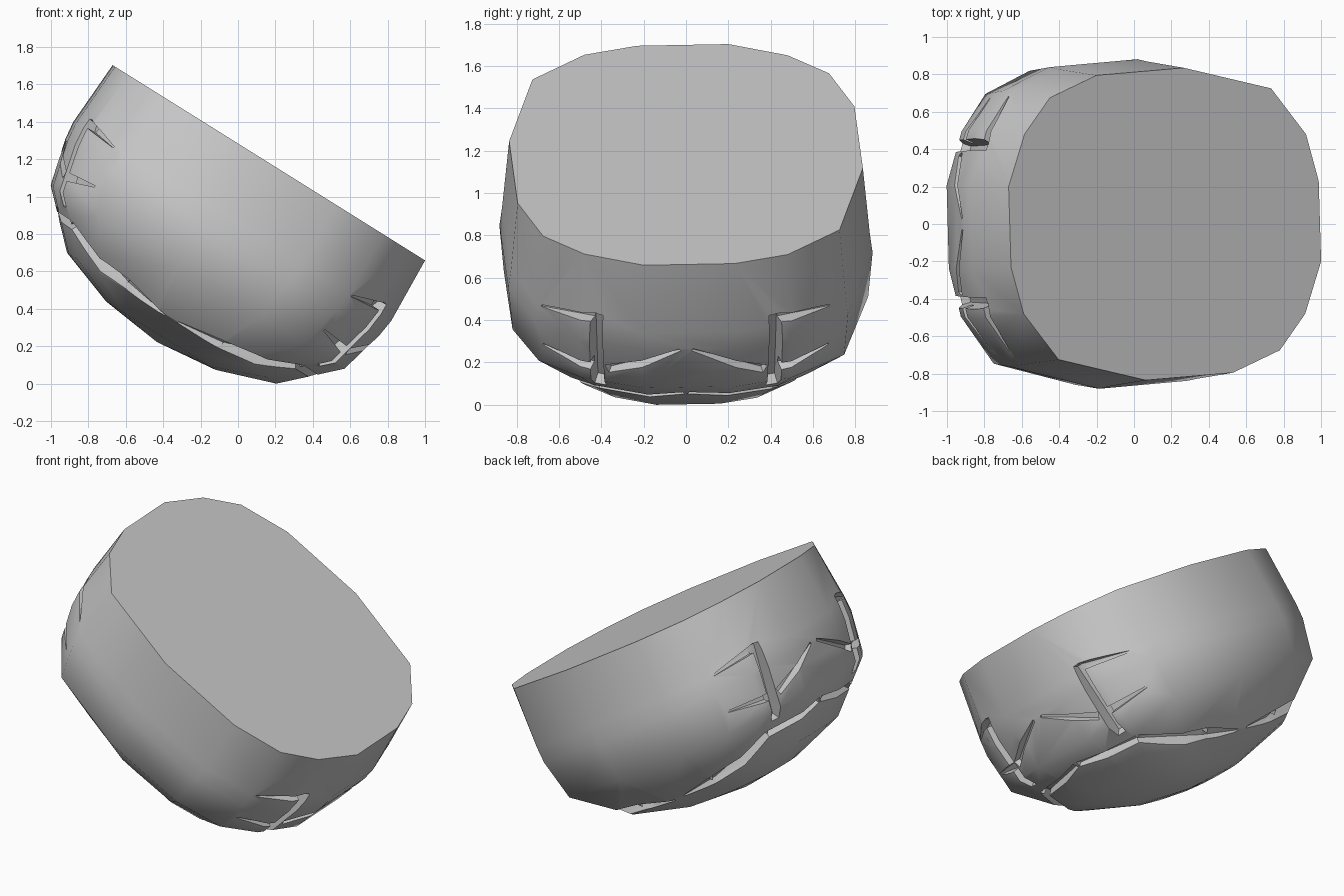
import bpy, bmesh, math
from mathutils import Vector, Matrix
from mathutils.bvhtree import BVHTree

old = bpy.data.objects.get("Cube")
if old:
    bpy.data.objects.remove(old)

stone = bpy.data.materials.new("stone grey")
stone.use_nodes = True
GREY = (0.58, 0.58, 0.58, 1)
stone.diffuse_color = GREY
stone.node_tree.nodes["Principled BSDF"].inputs["Base Color"].default_value = GREY


def make_object(name, bm):
    bmesh.ops.recalc_face_normals(bm, faces=bm.faces)
    mesh = bpy.data.meshes.new(name)
    bm.to_mesh(mesh)
    mesh.materials.append(stone)
    obj = bpy.data.objects.new(name, mesh)
    bpy.context.collection.objects.link(obj)
    return obj


# Half boulder: rounded-square rim, lofted down through scaled rings
half_rim = [(0.985, -0.2), (0.97, 0.23), (0.89, 0.48), (0.67, 0.725),
            (0.12, 0.835), (-0.43, 0.795), (-0.725, 0.675), (-0.885, 0.48)]
rim = half_rim + [(-x, -y) for x, y in half_rim]
# length scale, width scale, height
rings = [(1, 1, 0), (1.018, 1.04, -0.37), (1.005, 1.055, -0.47), (0.94, 1.03, -0.72),
         (0.67, 0.7, -0.98), (0.35, 0.36, -1.09)]
bm = bmesh.new()
loops = [[bm.verts.new((x * sx, y * sy, w)) for x, y in rim] for sx, sy, w in rings]
bm.faces.new(loops[0])
for upper, lower in zip(loops, loops[1:]):
    for i in range(len(rim)):
        j = (i + 1) % len(rim)
        bm.faces.new((upper[i], upper[j], lower[j], lower[i]))
tip = bm.verts.new((0, 0, -1.13))
for i in range(len(rim)):
    bm.faces.new((loops[-1][i], loops[-1][(i + 1) % len(rim)], tip))
bmesh.ops.recalc_face_normals(bm, faces=bm.faces)
surface = BVHTree.FromBMesh(bm)
boulder = make_object("half_boulder", bm)
bm.free()


def carve(points):
    """Cut away the hull of the given points."""
    cutter_bm = bmesh.new()
    for p in points:
        cutter_bm.verts.new(p)
    hull = bmesh.ops.convex_hull(cutter_bm, input=cutter_bm.verts)
    loose = [v for v in hull["geom_interior"] if isinstance(v, bmesh.types.BMVert)]
    bmesh.ops.delete(cutter_bm, geom=loose, context="VERTS")
    cutter = make_object("groove_cutter", cutter_bm)
    cutter.hide_render = True
    cutter_bm.free()
    mod = boulder.modifiers.new("groove", "BOOLEAN")
    mod.operation, mod.solver, mod.object = "DIFFERENCE", "EXACT", cutter
    bpy.context.view_layer.objects.active = boulder
    bpy.ops.object.modifier_apply(modifier=mod.name)
    bpy.data.objects.remove(cutter)


def groove(start, end, w0, w1, depth0, depth1):
    """Tapered channel along the surface between two nearby points."""
    a, na = surface.find_nearest(Vector(start))[:2]
    b, nb = surface.find_nearest(Vector(end))[:2]
    points = []
    for p, n, w, d in ((a, na, w0, depth0), (b, nb, w1, depth1)):
        side = (b - a).cross(n).normalized() * w
        points += [p + side + n * 0.08, p - side + n * 0.08,
                   p + side * 0.7 - n * d, p - side * 0.7 - n * d]
    carve(points)


# Cracks repeated at both ends and on both sides: upright crack with two side
# flares, slanted crack under the end panel, then the seam around the base
cracks = [((0.9, 0.41, -0.31), (0.82, 0.41, -0.80), 0.035, 0.035, 0.05, 0.05),
          ((0.9, 0.41, -0.33), (0.74, 0.67, -0.37), 0.03, 0.006, 0.05, 0.005),
          ((0.86, 0.42, -0.63), (0.72, 0.67, -0.60), 0.03, 0.006, 0.05, 0.005),
          ((0.97, 0.03, -0.47), (0.88, 0.37, -0.63), 0.01, 0.03, 0.012, 0.04),
          ((0.84, 0.01, -0.82), (0.72, 0.43, -0.84), 0.025, 0.035, 0.03, 0.04),
          ((0.72, 0.43, -0.84), (0.3, 0.57, -0.95), 0.035, 0.045, 0.04, 0.045),
          ((0.3, 0.57, -0.95), (0.04, 0.57, -0.98), 0.045, 0.01, 0.045, 0.008)]
for sx in (1, -1):
    for sy in (1, -1):
        for start, end, *sizes in cracks:
            groove((start[0] * sx, start[1] * sy, start[2]),
                   (end[0] * sx, end[1] * sy, end[2]), *sizes)

# Tilt the flat cut face and rest the boulder on the ground
mesh = boulder.data
mesh.transform(Matrix.Translation((0.165, 0, 0)) @ Matrix.Rotation(math.radians(32), 4, "Y"))
low = min(v.co.z for v in mesh.vertices)
mesh.transform(Matrix.Translation((0, 0, -low)))
bpy.ops.object.select_all(action="DESELECT")
boulder.select_set(True)
bpy.context.view_layer.objects.active = boulder
bpy.ops.object.shade_smooth_by_angle(angle=math.radians(42))
